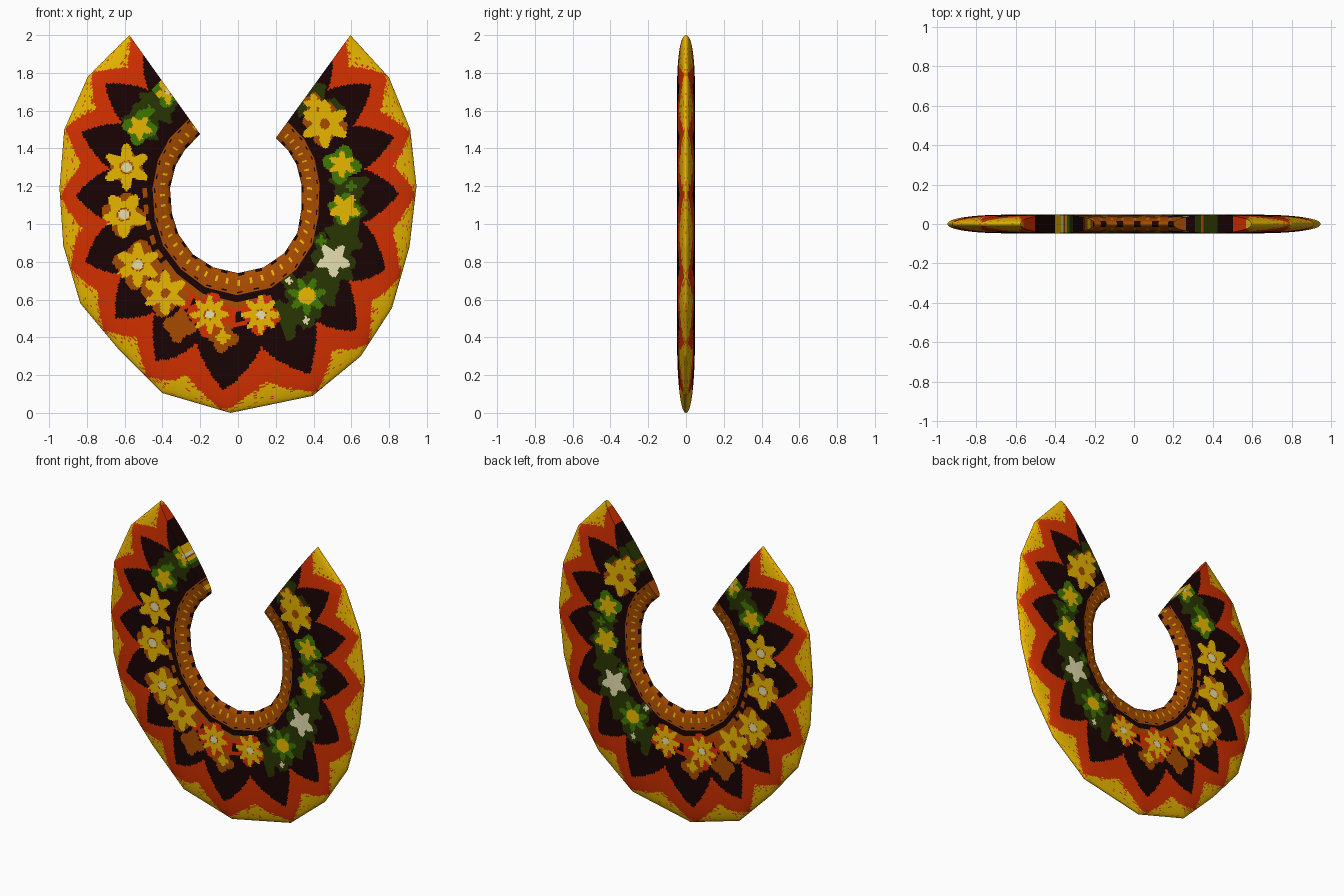
import bpy, bmesh, math, random

if "Cube" in bpy.data.objects:
    bpy.data.objects.remove(bpy.data.objects["Cube"])

random.seed(4)

# Flat colours
COLOURS = [
    ("golden_yellow", (0.80, 0.47, 0.0)),
    ("orange_red", (0.66, 0.030, 0.0)),
    ("near_black", (0.010, 0.001, 0.001)),
    ("rust_brown", (0.39, 0.070, 0.0)),
    ("dark_green", (0.022, 0.036, 0.001)),
    ("leaf_green", (0.050, 0.19, 0.0)),
    ("cream", (0.78, 0.73, 0.42)),
]
YELLOW, RED, BLACK, BROWN, DARK, LEAF, CREAM = range(7)

# Matching outer and inner outline points (x, z), left end round to right end
OUTER = [(-.575, 2), (-.795, 1.78), (-.92, 1.5), (-.945, 1.19), (-.925, .885),
         (-.835, .58), (-.635, .34), (-.4, .105), (-.04, 0), (.395, .09),
         (.65, .3), (.815, .555), (.908, .88), (.945, 1.2), (.912, 1.5),
         (.80, 1.775), (.595, 2)]
INNER = [(-.2, 1.475), (-.28, 1.395), (-.33, 1.31), (-.36, 1.19), (-.35, 1.055),
         (-.315, .945), (-.24, .84), (-.13, .77), (0, .74), (.135, .77),
         (.245, .845), (.315, .955), (.335, 1.075), (.335, 1.215), (.31, 1.315),
         (.265, 1.39), (.2, 1.455)]

# Where the zigzag points lie along the outline
TIPS = [-.1, .9, 1.95, 3.15, 4.4, 5.6, 6.65, 7.85, 9.1, 10.25, 11.5, 12.85,
        13.95, 15.1, 16.2]

# Flowers: x, z, radius, petals, petal, centre, halo colour, halo radius
FLOWERS = [
    (-.37, 1.70, .065, 5, YELLOW, CREAM, LEAF, .085),
    (-.52, 1.51, .065, 5, YELLOW, YELLOW, LEAF, .095),
    (-.59, 1.30, .12, 6, YELLOW, CREAM, BROWN, .09),
    (-.605, 1.05, .12, 5, YELLOW, CREAM, BROWN, .12),
    (-.53, .785, .115, 6, YELLOW, CREAM, BROWN, .135),
    (-.385, .635, .115, 6, YELLOW, BROWN, BROWN, .13),
    (-.15, .52, .10, 8, YELLOW, CREAM, RED, .12),
    (.12, .52, .10, 8, YELLOW, CREAM, RED, .11),
    (.365, .62, .10, 7, LEAF, YELLOW, DARK, .12),
    (.505, .81, .09, 5, CREAM, CREAM, DARK, .12),
    (.565, 1.08, .08, 5, YELLOW, YELLOW, LEAF, .09),
    (.55, 1.315, .07, 6, YELLOW, YELLOW, LEAF, .105),
    (.46, 1.53, .125, 6, YELLOW, BROWN, BROWN, .12),
    (.40, 1.64, .05, 4, YELLOW, YELLOW, BROWN, .06),
    (-.08, .40, .04, 4, YELLOW, YELLOW, BROWN, .085),
    (-.31, .46, .01, 4, BROWN, BROWN, BROWN, .09),
    (.27, .70, .022, 4, CREAM, CREAM, DARK, .05),
    (.36, .49, .022, 4, CREAM, CREAM, DARK, .05),
    (.44, .91, .03, 4, LEAF, LEAF, DARK, .05),
    (.60, 1.20, .03, 4, LEAF, LEAF, DARK, .05),
    (-.47, 1.60, .03, 4, LEAF, LEAF, DARK, .09),
]


def zigzag(u):
    """1 at a zigzag point, 0 halfway between two points."""
    for a, b in zip(TIPS, TIPS[1:]):
        if a <= u <= b:
            return abs(2 * (u - a) / (b - a) - 1)
    return 0


def flower_colour(x, z):
    behind = None
    for fx, fz, size, n, petal, centre, halo, reach in FLOWERS:
        r = math.hypot(x - fx, z - fz)
        if r > .16:
            continue
        ang = math.atan2(z - fz, x - fx)
        if r < size * (.45 if petal == LEAF else .22):
            return centre
        if centre == CREAM and petal == YELLOW and .25 < r / size < .30:
            return BROWN
        if r < size * (.80 + .24 * math.cos(n * ang + n * 1.57)):
            return petal
        if behind is None and r < reach * (.85 + .15 * math.cos(4 * ang + .8)):
            behind = halo
    return behind


def colour_at(u, t, x, z):
    """Colour from place along the band (u), across it (t) and position."""
    w = zigzag(u)
    red_edge = .82 + .175 * w ** .9
    if t > red_edge:
        near = t < red_edge + .03
        return RED if random.random() < (.25 if near else .04) else YELLOW
    if t > .56 + .295 * w ** .8:
        return RED
    # beaded neck edging
    if t < .16:
        if t < .02:
            return BLACK if (u * 1.5) % 1 < .4 else BROWN
        if .055 < t < .09 and (u * 2.5) % 1 < .2:
            return YELLOW
        return BLACK if .13 < t < .15 and (u * 2) % 1 < .3 else BROWN
    flower = flower_colour(x, z)
    if flower is not None:
        return flower
    # patchy ground behind the flowers
    wob = .03 * math.sin(9 * u) + .02 * math.sin(17 * u + 1)
    lo, hi = .28 + wob, .53 - wob
    if u < 1.5 or 8.9 < u < 13.2 or u > 14.9:
        return DARK if lo < t < hi + .02 else BLACK
    if 5.4 < u <= 8.9:
        if .215 < t < .255:
            return BROWN
        if .28 < t < .36 and (u * 2.5) % 1 < .5:
            return BLACK
        if .255 < t < .40 + wob:
            return RED if 6.3 < u < 8.6 else BROWN
        return BLACK
    return BROWN if .21 < t < .25 and 3 < u < 6 and (u * 2) % 1 < .6 else BLACK


# Collar band: lens-shaped section swept along the paired outlines
ALONG, ACROSS, HALF = 24, 96, .047
bm = bmesh.new()
columns = (len(OUTER) - 1) * ALONG
front, back = [], []


def band_point(u, t):
    i = min(int(u), len(OUTER) - 2)
    f = u - i
    o = [OUTER[i][k] * (1 - f) + OUTER[i + 1][k] * f for k in (0, 1)]
    n = [INNER[i][k] * (1 - f) + INNER[i + 1][k] * f for k in (0, 1)]
    return [n[k] * (1 - t) + o[k] * t for k in (0, 1)]


for c in range(columns + 1):
    f_row, b_row = [], []
    for j in range(ACROSS + 1):
        a = math.pi * j / ACROSS
        x, z = band_point(c / ALONG, (1 - math.cos(a)) / 2)
        y = HALF * max(math.sin(a), 0) ** .9
        v = bm.verts.new((x, -y if 0 < j < ACROSS else 0, z))
        f_row.append(v)
        b_row.append(bm.verts.new((x, y, z)) if 0 < j < ACROSS else v)
    front.append(f_row)
    back.append(b_row)


def add_face(verts, colour):
    unique = list(dict.fromkeys(verts))
    bm.faces.new(unique).material_index = colour


for c in range(columns):
    for j in range(ACROSS):
        u = (c + .5) / ALONG
        t = (1 - math.cos(math.pi * (j + .5) / ACROSS)) / 2
        col = colour_at(u, t, *band_point(u, t))
        for g in (front, back):
            add_face((g[c][j], g[c + 1][j], g[c + 1][j + 1], g[c][j + 1]), col)

# Flat cut ends
for c, u in ((0, .01), (columns, 15.99)):
    for j in range(ACROSS):
        t = (1 - math.cos(math.pi * (j + .5) / ACROSS)) / 2
        add_face((front[c][j], front[c][j + 1], back[c][j + 1], back[c][j]),
                 colour_at(u, t, *band_point(u, t)))

bmesh.ops.recalc_face_normals(bm, faces=bm.faces[:])
mesh = bpy.data.meshes.new("collar_band")
bm.to_mesh(mesh)
bm.free()
for name, rgb in COLOURS:
    mat = bpy.data.materials.new(name)
    mat.diffuse_color = (*rgb, 1)
    mat.use_nodes = True
    mat.node_tree.nodes["Principled BSDF"].inputs["Base Color"].default_value = mat.diffuse_color
    mesh.materials.append(mat)
collar = bpy.data.objects.new("collar_band", mesh)
bpy.context.collection.objects.link(collar)
bpy.context.view_layer.objects.active = collar
collar.select_set(True)
bpy.ops.object.shade_smooth_by_angle(angle=math.radians(40))
